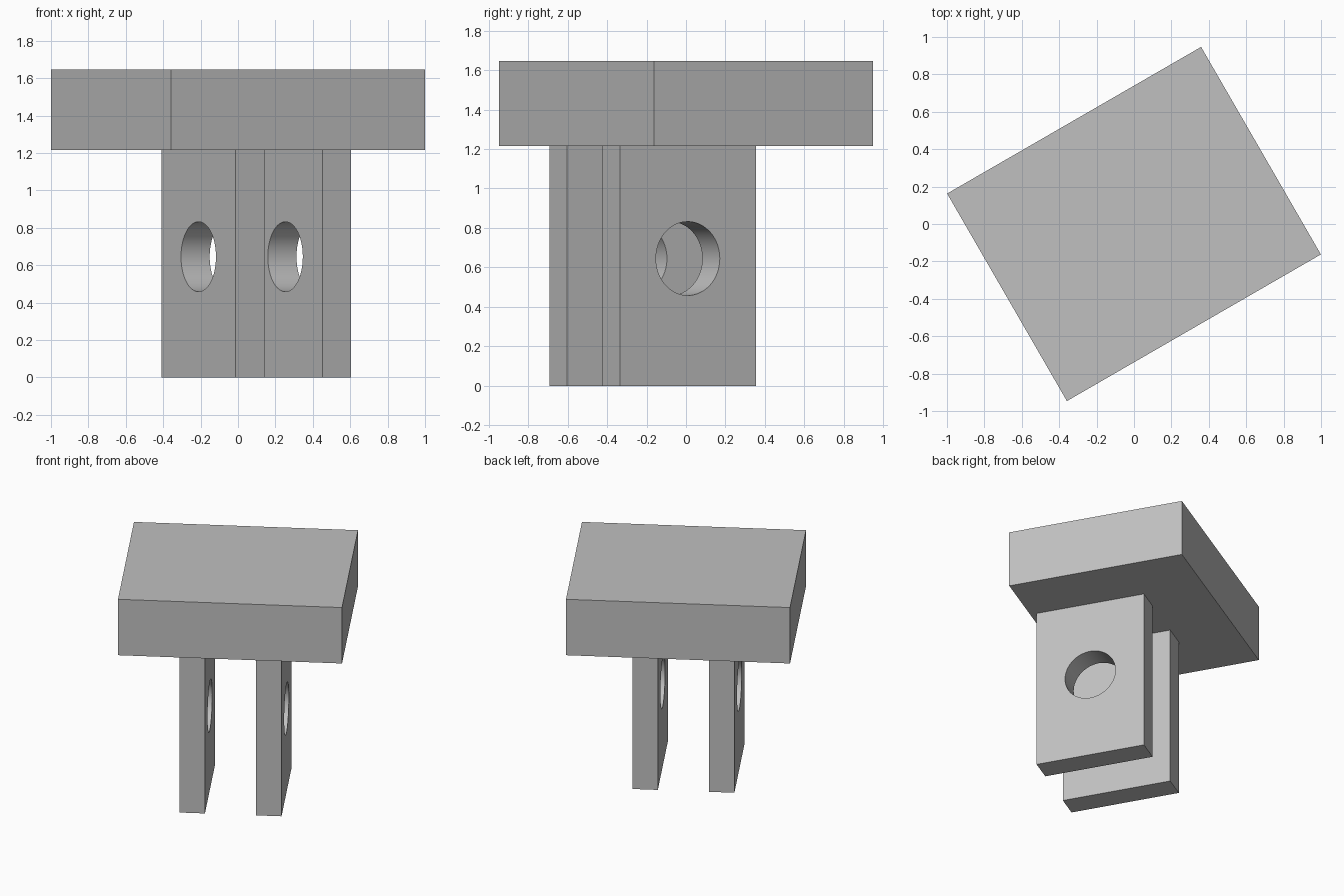
import bpy
from math import radians
from mathutils import Matrix

default = bpy.data.objects.get("Cube")
if default:
    bpy.data.objects.remove(default, do_unlink=True)

TURN = Matrix.Rotation(radians(30), 4, "Z")   # whole model is turned about z
BLOCK_BOTTOM, BLOCK_TOP = 1.215, 1.645
PLATE_V = -0.195                              # plates sit off-centre along their width
HOLE_Z, HOLE_RADIUS = 0.645, 0.187

grey = bpy.data.materials.new("plain grey")
grey.use_nodes = True
grey.diffuse_color = (0.53, 0.53, 0.53, 1)
grey.node_tree.nodes["Principled BSDF"].inputs["Base Color"].default_value = (0.53, 0.53, 0.53, 1)


def box(name, size, centre):
    """Box in the model's own axes, then turned into place."""
    bpy.ops.mesh.primitive_cube_add(size=1)
    ob = bpy.context.object
    ob.name = name
    ob.data.transform(TURN @ Matrix.Translation(centre) @ Matrix.Diagonal((*size, 1)))
    ob.data.materials.append(grey)
    return ob


def drill(ob, centre):
    """Cut a round hole through a plate along its thickness."""
    bpy.ops.mesh.primitive_cylinder_add(vertices=64, radius=HOLE_RADIUS, depth=0.3)
    cutter = bpy.context.object
    cutter.hide_render = True
    cutter.data.transform(TURN @ Matrix.Translation(centre) @ Matrix.Rotation(radians(90), 4, "Y"))
    cutter.data.materials.append(grey)
    mod = ob.modifiers.new("hole", "BOOLEAN")
    mod.operation = "DIFFERENCE"
    mod.solver = "EXACT"
    mod.object = cutter
    bpy.ops.object.select_all(action="DESELECT")
    ob.select_set(True)
    bpy.context.view_layer.objects.active = ob
    bpy.ops.object.modifier_apply(modifier=mod.name)
    bpy.data.objects.remove(cutter, do_unlink=True)
    bpy.ops.object.shade_smooth_by_angle(angle=radians(30))


# Top block
box("top_block", (1.568, 1.281, BLOCK_TOP - BLOCK_BOTTOM),
    (0, 0, (BLOCK_TOP + BLOCK_BOTTOM) / 2))

# Two parallel hanging plates, each with a pin hole
for name, u in (("right_plate", -0.268), ("left_plate", 0.268)):
    plate = box(name, (0.177, 0.796, BLOCK_BOTTOM), (u, PLATE_V, BLOCK_BOTTOM / 2))
    drill(plate, (u, PLATE_V, HOLE_Z))
